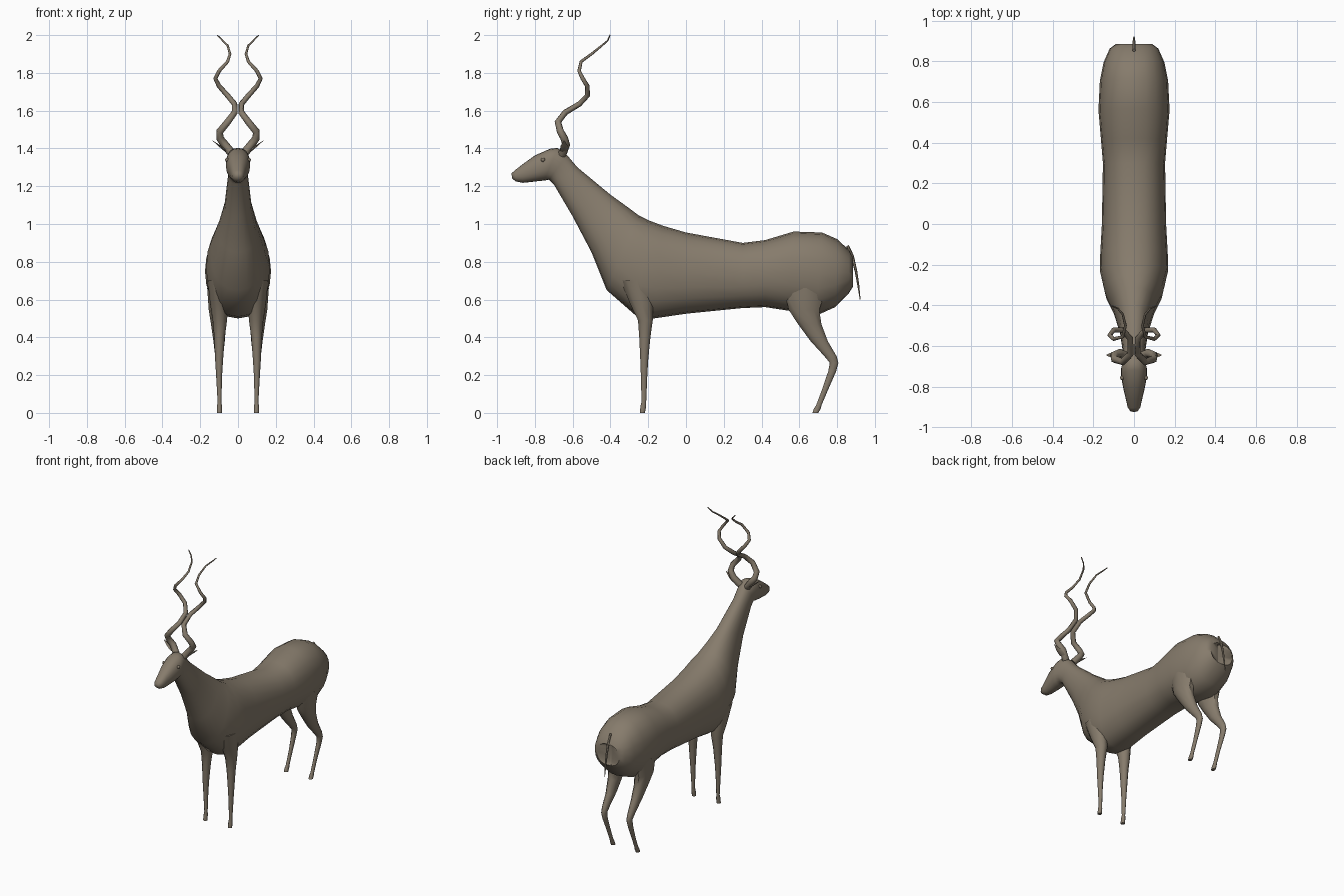
import bpy, bmesh, math
from mathutils import Vector

hide = bpy.data.materials.new("brown_hide")
hide.diffuse_color = (0.24, 0.20, 0.15, 1)


def loft(name, rings, angle=50):
    """Skin a list of closed rings, capping both ends."""
    bm = bmesh.new()
    vs = [[bm.verts.new(p) for p in r] for r in rings]
    n = len(rings[0])
    for a, b in zip(vs, vs[1:]):
        for i in range(n):
            bm.faces.new((a[i], a[(i + 1) % n], b[(i + 1) % n], b[i]))
    bm.faces.new(vs[0])
    bm.faces.new(vs[-1])
    bmesh.ops.recalc_face_normals(bm, faces=bm.faces)
    me = bpy.data.meshes.new(name)
    bm.to_mesh(me)
    bm.free()
    me.materials.append(hide)
    ob = bpy.data.objects.new(name, me)
    bpy.context.collection.objects.link(ob)
    bpy.ops.object.select_all(action='DESELECT')
    ob.select_set(True)
    bpy.context.view_layer.objects.active = ob
    bpy.ops.object.shade_smooth_by_angle(angle=math.radians(angle))
    return ob


def section(ty, tz, by, bz, w, n=20, power=2.25):
    """Upright oval between a top and a bottom point."""
    top, bot = Vector((0, ty, tz)), Vector((0, by, bz))
    mid, half = (top + bot) / 2, (top - bot) / 2
    ring = []
    for i in range(n):
        a = 2 * math.pi * i / n
        c, s = math.cos(a), math.sin(a)
        x = math.copysign(abs(c) ** (2 / power), c) * w
        ring.append(mid + half * math.copysign(abs(s) ** (2 / power), s) + Vector((x, 0, 0)))
    return ring


def limb(name, rows, side, n=10):
    """Flat rings stacked along a leg: x, y, z, half width, half depth."""
    loft(name, [[(side * (x + rx * math.cos(2 * math.pi * i / n)),
                  y + ry * math.sin(2 * math.pi * i / n), z) for i in range(n)]
                for x, y, z, rx, ry in rows])


def tube(name, pts, radii, n=6, flat=1.0):
    """Tapering tube along points."""
    pts = [Vector(p) for p in pts]
    rings = []
    for i, p in enumerate(pts):
        d = (pts[min(i + 1, len(pts) - 1)] - pts[max(i - 1, 0)]).normalized()
        u = Vector((0, 1, 0)) if abs(d.y) < 0.8 else Vector((0, 0, 1))
        u = (u - d * u.dot(d)).normalized()
        v = d.cross(u)
        rings.append([p + radii[i] * (u * math.cos(2 * math.pi * k / n)
                      + v * flat * math.sin(2 * math.pi * k / n)) for k in range(n)])
    loft(name, rings)


# Body from the rump cleft to the throat: top y, z, bottom y, z, half width
body = [
    (0.85, 0.83, 0.85, 0.65, 0.004), (0.885, 0.82, 0.885, 0.67, 0.09),
    (0.865, 0.86, 0.86, 0.63, 0.12), (0.80, 0.92, 0.79, 0.56, 0.15),
    (0.72, 0.955, 0.69, 0.515, 0.168), (0.57, 0.96, 0.55, 0.54, 0.175),
    (0.42, 0.915, 0.42, 0.56, 0.163), (0.30, 0.90, 0.30, 0.555, 0.153),
    (0.00, 0.955, 0.00, 0.525, 0.158), (-0.12, 0.99, -0.17, 0.50, 0.166),
    (-0.20, 1.02, -0.26, 0.51, 0.168), (-0.25, 1.045, -0.42, 0.65, 0.143),
    (-0.31, 1.09, -0.50, 0.85, 0.105), (-0.40, 1.155, -0.60, 1.04, 0.072),
    (-0.575, 1.30, -0.70, 1.21, 0.053), (-0.63, 1.365, -0.725, 1.235, 0.054),
]
# Head, continuing from the neck to the muzzle
head = [
    (-0.68, 1.403, -0.75, 1.23, 0.064), (-0.72, 1.398, -0.775, 1.228, 0.064),
    (-0.80, 1.363, -0.815, 1.223, 0.053), (-0.86, 1.32, -0.865, 1.218, 0.040),
    (-0.905, 1.285, -0.90, 1.225, 0.031), (-0.924, 1.268, -0.92, 1.24, 0.018),
]
loft("body_and_head", [section(*r) for r in body + head], 60)

front_leg = [(0.105, -0.26, 0.70, 0.055, 0.09), (0.10, -0.235, 0.58, 0.048, 0.065),
             (0.096, -0.215, 0.49, 0.038, 0.041), (0.098, -0.218, 0.40, 0.028, 0.031),
             (0.10, -0.221, 0.28, 0.021, 0.022), (0.10, -0.222, 0.20, 0.016, 0.018),
             (0.098, -0.223, 0.06, 0.010, 0.013), (0.098, -0.226, 0.035, 0.013, 0.016),
             (0.098, -0.231, 0.0, 0.014, 0.014)]
hind_leg = [(0.105, 0.63, 0.66, 0.058, 0.12), (0.105, 0.625, 0.545, 0.05, 0.085),
            (0.103, 0.655, 0.47, 0.04, 0.065), (0.10, 0.705, 0.38, 0.03, 0.048),
            (0.10, 0.765, 0.30, 0.021, 0.034), (0.10, 0.784, 0.265, 0.018, 0.024),
            (0.10, 0.774, 0.22, 0.015, 0.022), (0.098, 0.735, 0.12, 0.011, 0.017),
            (0.098, 0.703, 0.04, 0.011, 0.015), (0.098, 0.695, 0.022, 0.013, 0.019),
            (0.098, 0.685, 0.0, 0.014, 0.016)]
# Corkscrew horn path
horn = [(0.03, -0.655, 1.37), (0.07, -0.635, 1.42), (0.096, -0.645, 1.455),
        (0.096, -0.665, 1.49), (0.055, -0.678, 1.54), (0.018, -0.64, 1.59),
        (0.018, -0.565, 1.635), (0.055, -0.522, 1.68), (0.10, -0.522, 1.73),
        (0.12, -0.547, 1.77), (0.10, -0.566, 1.81), (0.055, -0.555, 1.86),
        (0.042, -0.50, 1.90), (0.055, -0.445, 1.945), (0.08, -0.415, 1.97),
        (0.11, -0.402, 2.0)]

for side, tag in ((1, "right"), (-1, "left")):
    limb("front_leg_" + tag, front_leg, side)
    limb("hind_leg_" + tag, hind_leg, side)
    tube("horn_" + tag, [(side * x, y, z) for x, y, z in horn],
         [0.023 - 0.020 * (i / 15) for i in range(16)], n=8)
    # Leaf-shaped ear
    tube("ear_" + tag, [(side * x, -0.645, z) for x, z in
                        ((0.04, 1.37), (0.075, 1.395), (0.10, 1.415), (0.135, 1.442))],
         [0.010, 0.022, 0.018, 0.002], flat=0.3)
    # Eye
    bpy.ops.mesh.primitive_uv_sphere_add(segments=10, ring_count=6, radius=0.011,
                                         location=(side * 0.058, -0.757, 1.34))
    eye = bpy.context.object
    eye.name = "eye_" + tag
    eye.data.materials.append(hide)
    bpy.ops.object.shade_smooth()

# Thin hanging tail
tube("tail", [(0, 0.855, 0.885), (0, 0.88, 0.83), (0, 0.90, 0.75), (0, 0.913, 0.67),
              (0, 0.922, 0.60)], [0.008, 0.009, 0.007, 0.005, 0.002])
